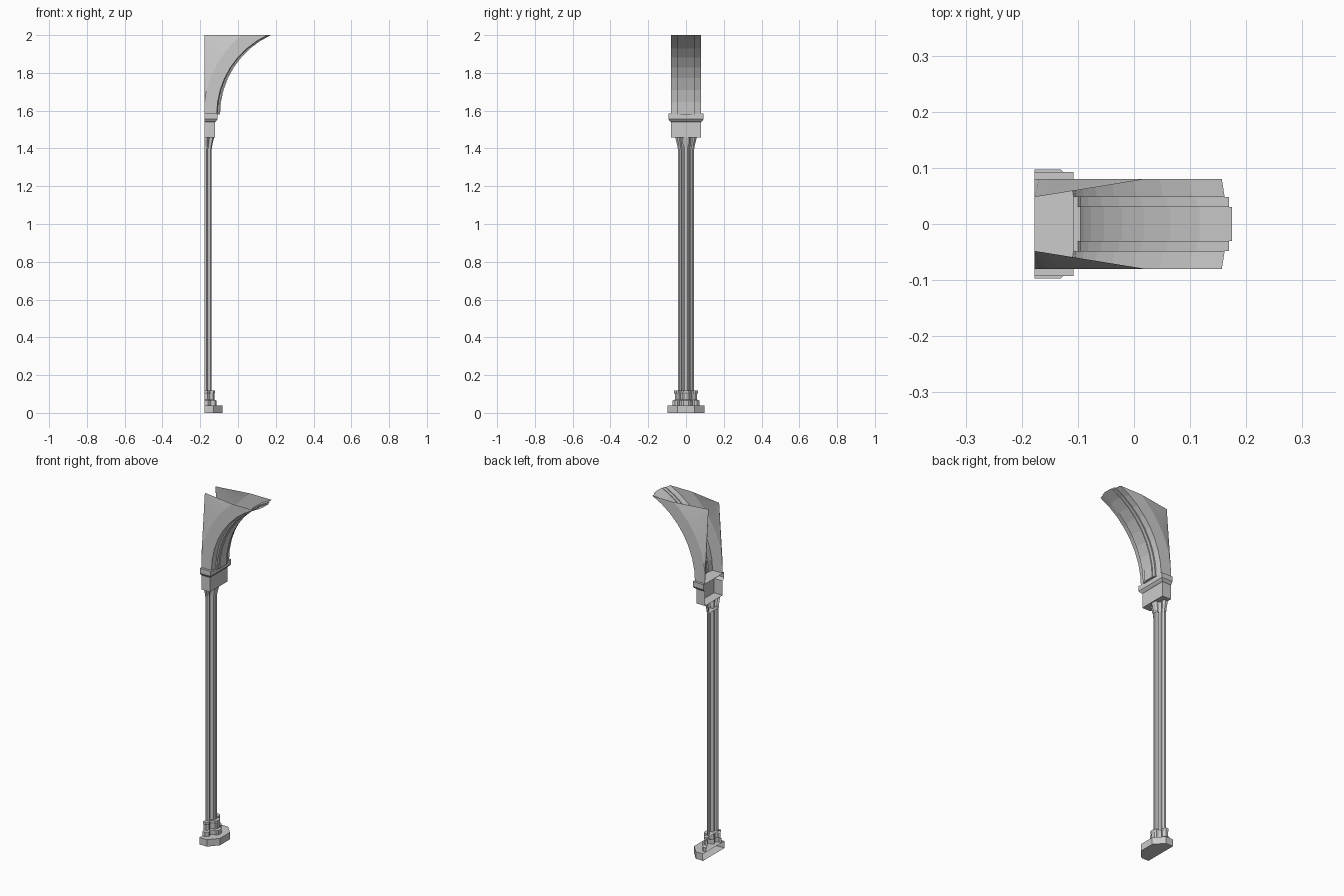
import bpy, math

if "Cube" in bpy.data.objects:
    bpy.data.objects.remove(bpy.data.objects["Cube"])

BACK = -0.177   # wall plane, where every part is open


def make(name, verts, faces):
    me = bpy.data.meshes.new(name)
    me.from_pydata(verts, [], faces)
    me.validate()
    ob = bpy.data.objects.new(name, me)
    bpy.context.collection.objects.link(ob)
    return ob


def mirrored(half):
    """Mirror a half plan (given on +y, back to front) across y = 0."""
    return half + [(x, -y) for x, y in reversed(half)]


def grid_faces(rows, cols):
    return [(r * cols + c, r * cols + c + 1, (r + 1) * cols + c + 1, (r + 1) * cols + c)
            for r in range(rows - 1) for c in range(cols - 1)]


def loft(name, rings, bottom=False, top=False):
    """Skin open plan outlines stacked as (z, outline)."""
    n = len(rings[0][1])
    verts = [(x, y, z) for z, ring in rings for x, y in ring]
    faces = grid_faces(len(rings), n)
    if bottom:
        faces.append(tuple(range(n)))
    if top:
        faces.append(tuple(range(len(verts) - 1, len(verts) - 1 - n, -1)))
    return make(name, verts, faces)


# clustered half-column plan: two side shafts and a front shaft
shaft = mirrored([(BACK, 0.042), (-0.166, 0.042), (-0.158, 0.034), (-0.158, 0.027),
                  (-0.164, 0.021), (-0.155, 0.015), (-0.145, 0.015), (-0.140, 0.008)])


def scaled(s):
    return [(BACK + (x - BACK) * s, y * s) for x, y in shaft]


# chamfered plinth
plinth = mirrored([(BACK, 0.097), (-0.13, 0.097), (-0.083, 0.045)])
loft("plinth", [(0, plinth), (0.04, plinth)], True, True)

# moulded base following the shaft plan
loft("column_base", [(0.04, scaled(1.7)), (0.065, scaled(1.7)), (0.07, scaled(1.4)),
                     (0.10, scaled(1.4)), (0.107, scaled(1.5)), (0.118, scaled(1.5))], top=True)

# shaft and flared capital
loft("column_shaft", [(0.115, shaft), (0.53, shaft), (1.40, shaft)])
loft("capital", [(1.40, scaled(1.06)), (1.41, scaled(1.06)), (1.44, scaled(1.25)),
                 (1.457, scaled(1.35))], bottom=True)


# impost block with stepped moulding
def box_plan(w, front):
    return mirrored([(BACK, w), (front, w)])


loft("impost", [(1.457, box_plan(0.08, -0.122)), (1.54, box_plan(0.08, -0.122)),
                (1.545, box_plan(0.086, -0.116)), (1.555, box_plan(0.093, -0.108)),
                (1.584, box_plan(0.093, -0.108))], True, True)

# springing arch: stepped soffit swept along a circular arc
CX, Z0, R, N = 0.352, 1.58, 0.462, 9


def arc_point(i, radius, dx):
    a = math.asin((2 - Z0) / radius) * i / (N - 1)
    return max(BACK, CX + dx - radius * math.cos(a)), Z0 + radius * math.sin(a)


section = [(0.535, 0, 0.08), (R, -0.003, 0.08), (R, 0.002, 0.048),
           (R, 0.010, 0.048), (R, 0.010, 0.03), (R, 0.015, 0.03)]
section += [(r, dx, -y) for r, dx, y in reversed(section)]
cols = len(section)
verts = []
for i in range(N):
    for r, dx, y in section:
        x, z = arc_point(i, r, dx)
        verts.append((x, y, z))
faces = grid_faces(N, cols) + [tuple(range(cols))]
make("arch", verts, faces)

# leaning spandrels fanned from the top back corners
for side, name in ((1, "spandrel_left"), (-1, "spandrel_right")):
    pts = [(BACK, side * 0.048, 2)]
    for i in range(N):
        x, z = arc_point(i, 0.535, 0)
        pts.append((x, side * 0.08, z))
    make(name, pts, [(0, i, i + 1)[::side] for i in range(1, N)])
